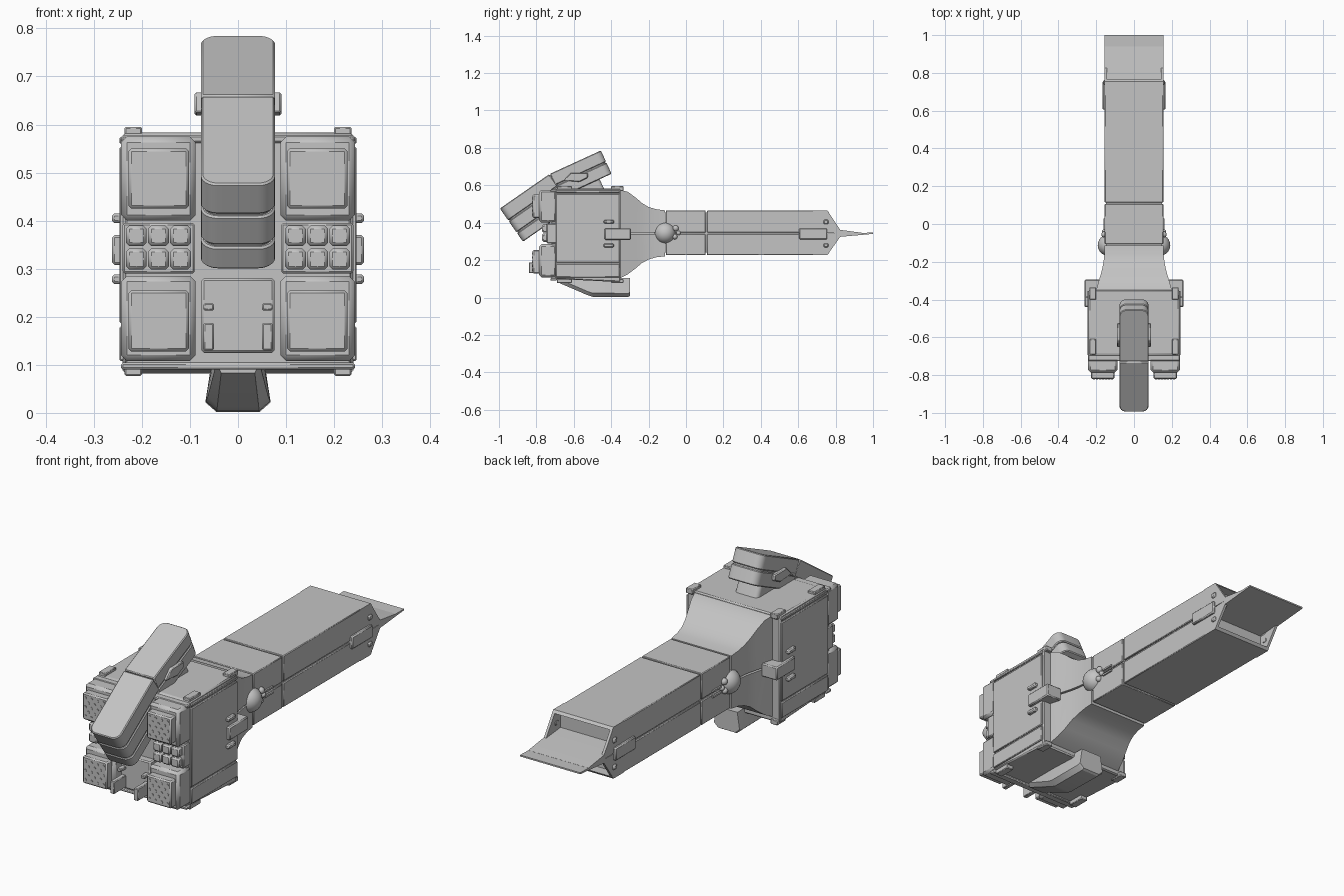
import bpy, bmesh, math
from mathutils import Vector

if "Cube" in bpy.data.objects:
    bpy.data.objects.remove(bpy.data.objects["Cube"])

GREY = bpy.data.materials.new("hull_grey")
GREY.diffuse_color = (0.55, 0.55, 0.55, 1)
GREY.use_nodes = True
GREY.node_tree.nodes["Principled BSDF"].inputs["Base Color"].default_value = GREY.diffuse_color


def finish(name, bm, bevel=0.0):
    bmesh.ops.recalc_face_normals(bm, faces=bm.faces)
    me = bpy.data.meshes.new(name)
    bm.to_mesh(me)
    bm.free()
    me.materials.append(GREY)
    ob = bpy.data.objects.new(name, me)
    bpy.context.collection.objects.link(ob)
    if bevel:
        m = ob.modifiers.new("Bevel", 'BEVEL')
        m.width, m.segments, m.limit_method = bevel, 1, 'ANGLE'
    return ob


def stack(bm, rings):
    """Skin equal-length rings of points and cap both ends."""
    vs = [[bm.verts.new(p) for p in r] for r in rings]
    n = len(vs[0])
    for a, b in zip(vs, vs[1:]):
        for i in range(n):
            bm.faces.new((a[i], a[(i + 1) % n], b[(i + 1) % n], b[i]))
    bm.faces.new(vs[0])
    bm.faces.new(vs[-1])


def add_box(bm, x, y, z):
    stack(bm, [[(x[0], y[0], c), (x[1], y[0], c), (x[1], y[1], c), (x[0], y[1], c)] for c in z])


def boxes(name, items, bevel=0.004, mirror=False):
    bm = bmesh.new()
    for x, y, z in items:
        add_box(bm, x, y, z)
        if mirror:
            add_box(bm, (-x[1], -x[0]), y, z)
    return finish(name, bm, bevel)


def loft(name, sections, bevel=0.0):
    """Rectangular sections (y, half width, low z, high z)."""
    bm = bmesh.new()
    stack(bm, [[(-w, y, a), (w, y, a), (w, y, b), (-w, y, b)] for y, w, a, b in sections])
    return finish(name, bm, bevel)


def prism(name, profile, x0, x1, mirror=False, bevel=0.0):
    """Side profile of (y, z) points extruded across x."""
    bm = bmesh.new()
    for s in ((1, -1) if mirror else (1,)):
        stack(bm, [[(s * x, y, z) for y, z in profile] for x in (x0, x1)])
    return finish(name, bm, bevel)


# main hull block and side armour plates
prism("hull", [(-.70, .10), (-.70, .575), (-.69, .583), (-.35, .583), (-.35, .082)], -.24, .24, bevel=.006)
boxes("side_plates", [((.23, .247), (-.695, -.355), z) for z in ((.187, .553), (.108, .18), (.56, .574))],
      .003, True)
boxes("front_frame", [((-.243, .243), (-.725, -.69), (.09, .105)),
                      ((-.243, .243), (-.725, -.69), (.562, .578)),
                      ((-.235, .235), (-.72, -.69), (.1, .57))], .004)

# corner tabs above and below the hull
boxes("corner_tabs", [((.2, .236), y, z) for y in ((-.69, -.61), (-.40, -.335))
                      for z in ((.57, .595), (.077, .10))], .003, True)

# front pods with studded plates
pods, plates, studs = [], [], bmesh.new()
for z0, z1, p0, p1 in ((.40, .575, .425, .55), (.108, .285, .128, .255)):
    pods.append(((.088, .243), (-.785, -.69), (z0, z1)))
    plates.append(((.102, .228), (-.82, -.77), (p0, p1)))
    for row in range(5):
        count = 4 if row % 2 == 0 else 3
        for k in range(count):
            for s in (-1, 1):
                cx = s * (.165 + (k - (count - 1) / 2) * .031)
                cz = (p0 + p1) / 2 + (row - 2) * .0215
                ring = [(math.cos(i * math.pi / 5) * .006, math.sin(i * math.pi / 5) * .006)
                        for i in range(10)]
                stack(studs, [[(cx + a, y, cz + b) for a, b in ring] for y in (-.815, -.823)])
boxes("pods", pods, .012, True)
boxes("pod_plates", plates, .006, True)
finish("pod_studs", studs)

# tiled windows between the pods
boxes("tile_backing", [((.09, .24), (-.745, -.69), (.29, .395))], .004, True)
boxes("tiles", [((.098 + i * .046, .141 + i * .046), (-.77, -.73), z)
                for i in range(3) for z in ((.298, .342), (.347, .39))], .007, True)

# lower centre panel with latches
boxes("centre_panel", [((-.076, .076), (-.755, -.69), (.125, .28))], .005)
boxes("panel_latches", [((.05, .072), (-.84, -.74), (.13, .187)),
                        ((.05, .072), (-.79, -.74), (.213, .228))], .003, True)

# flared neck, split at mid height
FLARE = [(-.35, .20, .105, .575), (-.31, .189, .125, .565), (-.27, .177, .155, .535), (-.235, .168, .185, .505),
         (-.20, .161, .203, .484), (-.16, .157, .215, .472), (-.113, .155, .22, .466)]
SPLIT = .343
loft("neck_upper", [(y, w, SPLIT + .004, b) for y, w, a, b in FLARE])
loft("neck_lower", [(y, w, a, SPLIT - .004) for y, w, a, b in FLARE])

# barrel segments
for part, y0, y1 in (("collar", -.107, .105), ("barrel", .113, .69)):
    loft(part + "_upper", [(y, .155, SPLIT + .004, .466) for y in (y0, y1)], .003)
    loft(part + "_lower", [(y, .155, .226, SPLIT - .004) for y in (y0, y1)], .003)
loft("barrel_core", [(-.36, .147, .24, .455), (.72, .147, .24, .455)])

# muzzle: top and bottom skins, cheeks and long lips
for label, s, outer, tip in (("upper", 1, .466, .94), ("lower", -1, .226, 1.0)):
    mid = SPLIT + s * .004
    lip = mid + s * .014
    prism(label + "_muzzle_skin", [(.68, outer), (.755, outer), (.765, outer - s * .012), (.68, outer - s * .012)],
          -.155, .155)
    prism(label + "_muzzle_cheek", [(.68, outer), (.755, outer), (.825, lip), (.825, mid), (.68, mid)],
          .143, .155, True)
    prism(label + "_muzzle_lip", [(.68, mid), (.68, lip + s * .015), (.83, lip), (tip, mid - s * .004 + s * .003),
                                  (tip, mid - s * .008)], -.155, .155)

# side clamps, front and rear
boxes("side_clamps", [((.18, .262), (-.435, -.295), (.308, .37)),
                      ((.22, .262), (-.44, -.385), (.395, .415)),
                      ((.22, .262), (-.44, -.385), (.268, .288)),
                      ((.14, .167), (.605, .755), (.31, .37)),
                      ((.14, .163), (.735, .762), (.392, .416)),
                      ((.14, .163), (.735, .762), (.268, .29))], .005, True)

# side ball sensors and small fittings
bm = bmesh.new()
for s in (-1, 1):
    for x, y, z, r in ((.135, -.112, .345, .057), (.157, -.055, .37, .016), (.157, -.06, .325, .014),
                       (.157, -.04, .345, .012)):
        new = bmesh.ops.create_uvsphere(bm, u_segments=24, v_segments=14, radius=r)["verts"]
        bmesh.ops.translate(bm, verts=new, vec=(s * x, y, z))
finish("ball_sensors", bm)
boxes("small_bars", [((.15, .162), (-.03, .03), (z, z + .008)) for z in (.352, .326)], 0, True)


# tilted bridge: rounded-end slabs laid along a sloping direction
def slab(name, origin, along, length, t0, t1, hw, r, start=0.0):
    U = Vector((0, *along)).normalized()
    W = Vector((0, abs(U.z), -abs(U.y)))
    pts = [(length, -hw), (length, hw)]
    if r:
        for sgn, order in ((1, range(7)), (-1, range(6, -1, -1))):
            for i in order:
                a = i * math.pi / 12
                pts.append((start + r - r * math.sin(a), sgn * (hw - r + r * math.cos(a))))
    else:
        pts += [(start, hw), (start, -hw)]
    bm = bmesh.new()
    base = Vector((0, *origin))
    stack(bm, [[base + U * u + W * t + Vector((x, 0, 0)) for u, x in pts] for t in (t0, t1)])
    return finish(name, bm, .004)


NOSE, NDIR = (-.995, .476), (.265, .184)
REAR, RDIR = (-.455, .786), (-.275, -.126)
for i, (a, b) in enumerate(((0, .077), (.083, .155), (.161, .216))):
    slab("bridge_nose_layer_%d" % (i + 1), NOSE, NDIR, .321, a, b, .077, .035)
slab("bridge_nose_core", NOSE, NDIR, .31, .01, .21, .072, .035, .006)
for i, (a, b) in enumerate(((0, .066), (.072, .137))):
    slab("bridge_rear_layer_%d" % (i + 1), REAR, RDIR, .30, a, b, .077, .035)
slab("bridge_rear_core", REAR, RDIR, .29, .01, .13, .072, .035, .006)
slab("bridge_pedestal", REAR, RDIR, .30, .13, .21, .06, .02, .07)

# bridge side boxes
prism("bridge_side_boxes", [(-.655, .625), (-.615, .667), (-.525, .667), (-.525, .64), (-.57, .618)],
      .07, .09, True, .004)

# belly keel
bm = bmesh.new()
stack(bm, [[(-w, y, .105), (w, y, .105), (w + f, y, z + .02), (w - .01, y, z), (-w + .01, y, z), (-w - f, y, z + .02)]
           for y, w, f, z in ((-.69, .045, 0, .083), (-.53, .053, .01, .014), (-.50, .054, .013, .004),
                              (-.31, .055, .013, .002), (-.30, .054, .012, .008))])
finish("belly_keel", bm)

# smooth curved surfaces, keep hard edges
for ob in bpy.context.scene.objects:
    ob.select_set(True)
    bpy.context.view_layer.objects.active = ob
bpy.ops.object.shade_smooth_by_angle(angle=math.radians(30))
